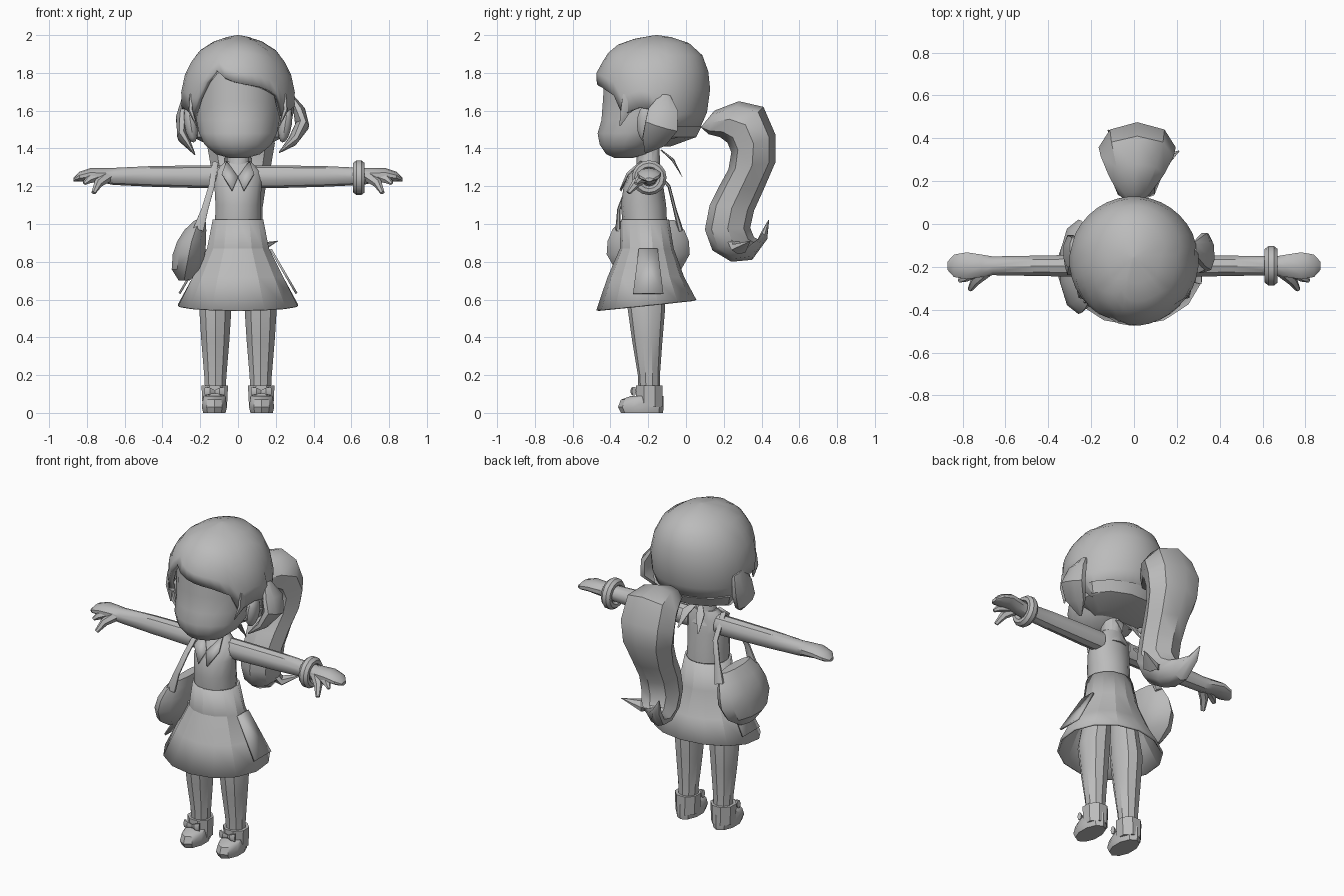
import bpy, bmesh, math
from mathutils import Vector

grey = bpy.data.materials.new("plain grey")
grey.diffuse_color = (0.5, 0.5, 0.5, 1)


def finish(name, bm, thick=0, angle=35):
    bmesh.ops.remove_doubles(bm, verts=bm.verts, dist=0.0005)
    bmesh.ops.recalc_face_normals(bm, faces=bm.faces)
    me = bpy.data.meshes.new(name)
    bm.to_mesh(me)
    bm.free()
    me.materials.append(grey)
    ob = bpy.data.objects.new(name, me)
    bpy.context.collection.objects.link(ob)
    if thick:
        mod = ob.modifiers.new("thickness", 'SOLIDIFY')
        mod.thickness = thick
    bpy.ops.object.select_all(action='DESELECT')
    ob.select_set(True)
    bpy.context.view_layer.objects.active = ob
    bpy.ops.object.shade_smooth_by_angle(angle=math.radians(angle))
    return ob


def loft(name, rings, caps=(True, True), thick=0, angle=35):
    """Skin a list of rings that all have the same number of points."""
    bm = bmesh.new()
    vr = [[bm.verts.new(p) for p in r] for r in rings]
    n = len(vr[0])
    for a, b in zip(vr, vr[1:]):
        for i in range(n):
            j = (i + 1) % n
            bm.faces.new((a[i], a[j], b[j], b[i]))
    if caps[0]:
        bm.faces.new(vr[0])
    if caps[1]:
        bm.faces.new(vr[-1])
    return finish(name, bm, thick, angle)


def oval(c, u, v, n=12, turn=0.5):
    c, u, v = Vector(c), Vector(u), Vector(v)
    ts = [2 * math.pi * (i + turn) / n for i in range(n)]
    return [c + u * math.cos(t) + v * math.sin(t) for t in ts]


def level(z, w, y0, y1, x=0, n=12, turn=0.5):
    return oval((x, (y0 + y1) / 2, z), (w, 0, 0), (0, (y1 - y0) / 2, 0), n, turn)


def tube(name, pts, radii, n=8, flat=1.0, side=(1, 0, 0)):
    """Tapered tube along points; flat squashes it across the side direction."""
    pts = [Vector(p) for p in pts]
    rings = []
    for i, p in enumerate(pts):
        d = (pts[min(i + 1, len(pts) - 1)] - pts[max(i - 1, 0)]).normalized()
        u = (Vector(side) - d * d.dot(Vector(side))).normalized()
        rings.append(oval(p, u * radii[i], d.cross(u) * radii[i] * flat, n))
    return loft(name, rings)


def ball(name, c, r, tilt=0, seg=12):
    bm = bmesh.new()
    bmesh.ops.create_uvsphere(bm, u_segments=seg, v_segments=8, radius=1)
    for v in bm.verts:
        x, y, z = (v.co[i] * r[i] for i in range(3))
        v.co = (c[0] + x * math.cos(tilt) + z * math.sin(tilt), c[1] + y,
                c[2] + z * math.cos(tilt) - x * math.sin(tilt))
    return finish(name, bm)


def interp(table, k):
    for a, b in zip(table, table[1:]):
        if a[0] <= k <= b[0]:
            f = (k - a[0]) / (b[0] - a[0])
            return [p + (q - p) * f for p, q in zip(a[1:], b[1:])]
    return table[-1][1:] if k > table[-1][0] else table[0][1:]


# Face and skull
face = [(1.35, .05, -.38, -.28), (1.37, .12, -.425, -.2), (1.42, .18, -.46, -.13),
        (1.48, .21, -.472, -.05), (1.55, .225, -.452, .03), (1.65, .235, -.445, .06),
        (1.8, .235, -.435, .06), (1.88, .17, -.36, 0)]
loft("face", [level(*r, n=16) for r in face])

# Hair cap: shell profile by height, hairline by angle from the front
shell = [(1.40, .25, -.40, 0), (1.5, .285, -.44, .085), (1.6, .298, -.46, .115),
         (1.7, .302, -.472, .13), (1.8, .28, -.475, .122), (1.9, .225, -.42, .085),
         (1.95, .165, -.36, .035), (1.985, .085, -.26, -.05), (2.0, .005, -.16, -.15)]
hairline = [(-180, 1.47), (-130, 1.46), (-108, 1.44), (-95, 1.6), (-70, 1.62), (-56, 1.56),
            (-45, 1.66), (-35, 1.75), (-25, 1.815), (-12, 1.765), (0, 1.745), (28, 1.72),
            (45, 1.68), (56, 1.56), (70, 1.62), (95, 1.6), (108, 1.44), (130, 1.46), (180, 1.47)]
rings = []
for t in (0, .02, .08, .2, .36, .54, .77, 1):
    ring = []
    for i in range(36):
        deg = -180 + i * 10 + 5
        z = 2.0 - (2.0 - interp(hairline, deg)[0]) * t
        w, y0, y1 = interp(shell, z)
        a = math.radians(deg)
        ring.append((w * math.sin(a), (y0 + y1) / 2 - (y1 - y0) / 2 * math.cos(a), z))
    rings.append(ring)
loft("hair_cap", rings, caps=(True, False), thick=.03, angle=40)

# Back of the head closing the hair from below
loft("nape", [level(1.41, .14, -.25, -.08), level(1.46, .25, -.3, .06),
              level(1.52, .275, -.3, .09)])

# Ears, side locks and small strands
for s in (-1, 1):
    ball("ear", (s * .25, -.21, 1.53), (.035, .05, .10), s * .15)
    tube("strand", [(s * .245, -.30, 1.68), (s * .25, -.32, 1.6), (s * .22, -.35, 1.52)],
         [.04, .03, .004], 6, .5, (0, 1, 0))
tube("left_lock", [(-.28, -.11, 1.66), (-.295, -.13, 1.56), (-.29, -.17, 1.46), (-.23, -.22, 1.37)],
     [.05, .09, .08, .01], 8, .4, (0, 1, 0))
tube("right_lock", [(.28, -.11, 1.68), (.325, -.12, 1.6), (.34, -.13, 1.52), (.29, -.17, 1.44),
                    (.22, -.21, 1.38)], [.03, .085, .095, .07, .01], 8, .4, (0, 1, 0))

# Ponytail: front edge, back edge, half width, sideways shift
tail = [(.08, 1.51, .085, 1.52, .01, 0), (.12, 1.475, .15, 1.60, .07, 0),
        (.18, 1.46, .28, 1.65, .13, .01), (.22, 1.43, .41, 1.62, .17, .015),
        (.24, 1.38, .475, 1.47, .18, .015), (.225, 1.29, .475, 1.33, .16, .015),
        (.17, 1.19, .41, 1.18, .13, .015), (.125, 1.10, .36, 1.07, .12, .01),
        (.10, .97, .34, .98, .12, .01), (.14, .86, .36, .93, .11, 0),
        (.24, .80, .38, .92, .09, -.02), (.35, .81, .39, .94, .06, -.05),
        (.43, .92, .40, .96, .03, -.09), (.44, 1.02, .435, 1.02, .003, -.12)]
rings = []
for y0, z0, y1, z1, w, x in tail:
    c, v = Vector((x, (y0 + y1) / 2, (z0 + z1) / 2)), Vector((0, y1 - y0, z1 - z0)) / 2
    rings.append(oval(c, (w, 0, 0), v, 8, 0))
loft("ponytail", rings, angle=40)
tube("ponytail_side_tip", [(.03, .24, .93), (.11, .28, .87), (.21, .34, .91)], [.07, .05, .003], 6, .6)

# Neck, torso
loft("neck", [level(z, r, -.2 - r, -.2 + r, n=10) for z, r in ((1.25, .085), (1.31, .062), (1.42, .06))])
loft("torso", [level(*r, n=14) for r in (
    (1.0, .125, -.335, -.10), (1.1, .122, -.345, -.105), (1.2, .128, -.33, -.12),
    (1.28, .125, -.285, -.13), (1.33, .07, -.25, -.14))])

# Skirt, with a hem that rises towards the back
rings = [level(*r, n=14) for r in ((1.025, .137, -.345, -.09), (.87, .168, -.35, -.065),
                                   (.72, .245, -.415, -.01), (.58, .325, -.475, .055))]
for p in rings[-1]:
    p.z = .572 + .055 * (p.y + .2) / .265 * .5
loft("skirt", rings, caps=(False, False), thick=.012, angle=20)

# Side panels lying over the skirt
for s in (-1, 1):
    tops = [(s * .178, -.25, .87), (s * .178, -.15, .87), (s * .315, -.12, .635), (s * .315, -.28, .635)]
    bm = bmesh.new()
    bm.faces.new([bm.verts.new(p) for p in tops])
    finish("skirt_panel", bm, .012)

# Collar lapels and scarf tails
for s in (-1, 1):
    bm = bmesh.new()
    bm.faces.new([bm.verts.new(p) for p in (
        (0, -.318, 1.25), (s * .03, -.352, 1.18), (s * .085, -.315, 1.27), (s * .06, -.24, 1.335))])
    finish("collar", bm, .012)
    tube("scarf_tail", [(s * .01, -.13, 1.39), (s * .05, -.07, 1.34), (s * .07, -.02, 1.25)],
         [.012, .03, .004], 6, .25)

# Arms with mitten hands and thumbs
arm = [(.09, 1.25, .055, .06), (.2, 1.25, .055, .06), (.45, 1.252, .05, .055), (.66, 1.252, .046, .045),
       (.71, 1.257, .055, .04), (.78, 1.262, .066, .034), (.84, 1.25, .055, .026), (.87, 1.235, .02, .01)]
for s in (-1, 1):
    loft("arm", [oval((s * x, -.195, z), (0, ry, 0), (0, 0, rz), 10) for x, z, ry, rz in arm])
    tube("thumb", [(s * .69, -.22, 1.25), (s * .74, -.265, 1.215), (s * .765, -.305, 1.165)],
         [.03, .024, .012], 6)
    tube("fingers", [(s * .74, -.22, 1.25), (s * .79, -.25, 1.235), (s * .815, -.265, 1.215)],
         [.03, .022, .01], 6)

# Bracelet
ring = []
for i in range(17):
    a = 2 * math.pi * i / 16
    c = Vector((.64, -.195 + .068 * math.cos(a), 1.245 + .068 * math.sin(a)))
    ring.append(oval(c, (.033, 0, 0), (0, .026 * math.cos(a), .026 * math.sin(a)), 8))
loft("bracelet", ring, caps=(False, False))

# Legs and shoes
for s in (-1, 1):
    rings = [level(z, w, y0, y1, s * x, 10) for z, w, y0, y1, x in (
        (.08, .055, -.25, -.135, .12), (.2, .062, -.255, -.138, .12), (.38, .078, -.285, -.125, .12),
        (.56, .09, -.31, -.11, .12), (.8, .07, -.3, -.12, .09))]
    loft("leg", rings)
    rings = [level(z, w, y0, y1, s * .125, 10) for z, w, y0, y1 in (
        (0, .062, -.345, -.122), (.03, .07, -.36, -.118), (.07, .064, -.345, -.12),
        (.09, .06, -.29, -.12))]
    loft("shoe", rings)
    loft("ankle_cuff", [level(.03, .07, -.27, -.118, s * .123, 8), level(.145, .076, -.27, -.118, s * .123, 8)])
    for k in (-1, 1):
        tube("shoe_bow", [(s * .123, -.275, .11), (s * .123 + k * .025, -.285, .115),
                          (s * .123 + k * .05, -.275, .115)], [.01, .02, .026], 6, .5, (0, 0, 1))

# Shoulder bag and straps
bag = [(.70, -.285, .03, .08), (.76, -.275, .08, .175), (.84, -.26, .09, .22), (.91, -.245, .08, .215),
       (.97, -.225, .06, .19), (1.02, -.2, .03, .14)]
loft("bag", [level(z, w, -.2 - h, -.2 + h, x, 10) for z, x, w, h in bag])
for pts in ([(-.21, -.36, .97), (-.175, -.355, 1.08), (-.14, -.31, 1.2), (-.12, -.2, 1.325)],
            [(-.21, -.03, .97), (-.175, -.06, 1.08), (-.14, -.09, 1.2), (-.12, -.2, 1.325)]):
    tube("bag_strap", pts, [.032, .02, .018, .018], 6, .45)
